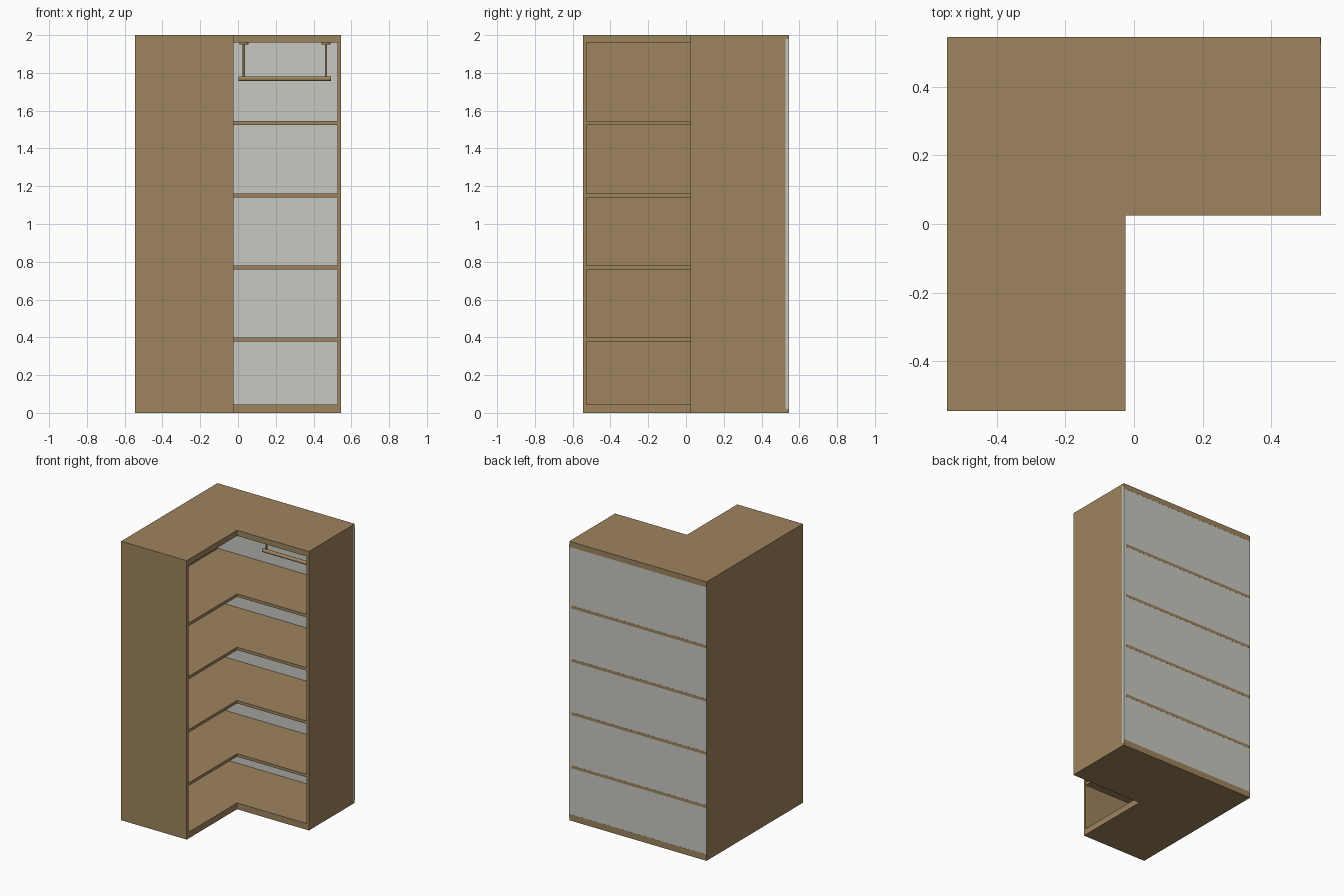
import bpy, bmesh, math

if "Cube" in bpy.data.objects:
    bpy.data.objects.remove(bpy.data.objects["Cube"])

H = 0.545          # half width of the footprint
C = 0.025          # inner corner at (-C, C)
T = 0.018          # panel thickness
E = 0.0005         # tiny offset that keeps flush faces from overlapping


def material(name, rgb):
    m = bpy.data.materials.new(name)
    m.diffuse_color = (*rgb, 1)
    m.use_nodes = True
    m.node_tree.nodes["Principled BSDF"].inputs["Base Color"].default_value = m.diffuse_color
    return m


WOOD = material("oak_wood", (0.345, 0.230, 0.112))
GREY = material("pale_grey", (0.58, 0.58, 0.535))


def finish(name, bm, mat):
    bmesh.ops.recalc_face_normals(bm, faces=bm.faces)
    me = bpy.data.meshes.new(name)
    bm.to_mesh(me)
    bm.free()
    me.materials.append(mat)
    ob = bpy.data.objects.new(name, me)
    bpy.context.collection.objects.link(ob)
    return ob


def prism(name, pts, z0, z1, mat):
    """Extrude a flat outline from z0 to z1."""
    bm = bmesh.new()
    face = bm.faces.new([bm.verts.new((x, y, z0)) for x, y in pts])
    top = bmesh.ops.extrude_face_region(bm, geom=[face])["geom"]
    bmesh.ops.translate(bm, vec=(0, 0, z1 - z0),
                        verts=[v for v in top if isinstance(v, bmesh.types.BMVert)])
    return finish(name, bm, mat)


def box(name, x0, x1, y0, y1, z0, z1, mat=WOOD):
    return prism(name, [(x0, y0), (x1, y0), (x1, y1), (x0, y1)], z0, z1, mat)


def corner_board(name, z0, z1, inset=0.0):
    """L-shaped board; inset shortens it to sit between the end panels."""
    a = H - E - inset
    prism(name, [(-H + E, -a), (-C, -a), (-C, C), (a, C), (a, H), (-H + E, H)],
          z0, z1, WOOD)


def cylinder(name, loc, radius, depth, along_x=False):
    bpy.ops.mesh.primitive_cylinder_add(
        vertices=24, radius=radius, depth=depth, location=loc,
        rotation=(0, math.pi / 2 if along_x else 0, 0))
    ob = bpy.context.object
    ob.name = name
    ob.data.materials.append(WOOD)
    bpy.ops.object.shade_smooth_by_angle(angle=math.radians(40))


# top, base and the four shelves
corner_board("top_board", 1.96, 2.0)
corner_board("base_board", 0.0, 0.045)
for i in range(4):
    z = 0.377 + 0.382 * i
    corner_board(f"shelf_{i + 1}", z, z + 0.021, inset=T)

# upright panels
box("left_panel", -H, -H + T, -H, H - 2 * E, 0, 2)
box("front_end_panel", -H, -C, -H, -H + T, 0, 2)
box("right_end_panel", H - T, H, C, H - T, 0, 2)

# grey back panel
box("back_panel", -H + E, H, H - T, H - E, 0.02, 1.98, GREY)

# hanging rail in the top bay
RY = 0.278
cylinder("hanging_rail", (0.2475, RY, 1.769), 0.013, 0.489, along_x=True)
for side, x in (("left", 0.031), ("right", 0.466)):
    cylinder(f"rail_post_{side}", (x, RY, 1.864), 0.006, 0.19)
    cylinder(f"rail_flange_{side}", (x, RY, 1.956), 0.024, 0.010)
